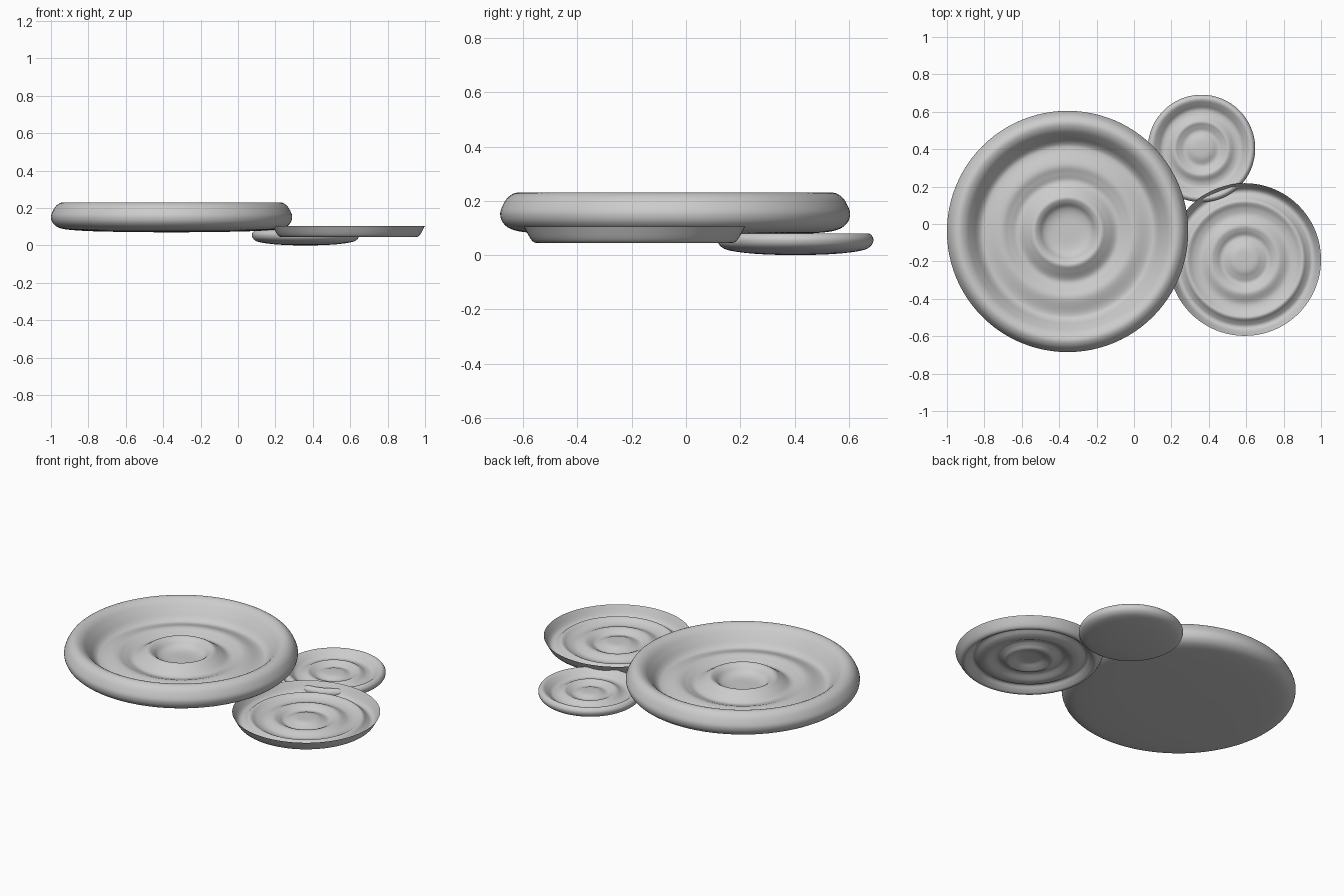
import bpy, bmesh, math
from mathutils import Vector

if "Cube" in bpy.data.objects:
    bpy.data.objects.remove(bpy.data.objects["Cube"])


def smooth_profile(pts, steps=5):
    """Catmull-Rom curve through (radius, height) points."""
    p = [Vector(q) for q in pts]
    # mirror the neighbour across the axis so poles stay flat
    first = Vector((-p[1].x, p[1].y)) if p[0].x == 0 else 2 * p[0] - p[1]
    last = Vector((-p[-2].x, p[-2].y)) if p[-1].x == 0 else 2 * p[-1] - p[-2]
    p = [first] + p + [last]
    out = []
    for i in range(1, len(p) - 2):
        a, b, c, d = p[i - 1:i + 3]
        for s in range(steps):
            t = s / steps
            out.append(0.5 * (2 * b + (c - a) * t + (2 * a - 5 * b + 4 * c - d) * t * t
                              + (3 * b - a - 3 * c + d) * t ** 3))
    return out + [p[-2]]


def lathe(name, centre, pts, segments=96):
    """Revolve a profile, listed from the top centre outwards."""
    bm = bmesh.new()
    rings = []
    for r, z in smooth_profile(pts):
        if r < 1e-4:
            rings.append([bm.verts.new((0, 0, z))])
        else:
            rings.append([bm.verts.new((r * math.cos(2 * math.pi * k / segments),
                                        r * math.sin(2 * math.pi * k / segments), z))
                          for k in range(segments)])
    for a, b in zip(rings, rings[1:]):
        for k in range(segments):
            n = (k + 1) % segments
            if len(a) == 1:
                bm.faces.new((a[0], b[k], b[n]))
            elif len(b) == 1:
                bm.faces.new((a[k], b[0], a[n]))
            else:
                bm.faces.new((a[k], b[k], b[n], a[n]))
    for f in bm.faces:
        f.smooth = True
    mesh = bpy.data.meshes.new(name)
    bm.to_mesh(mesh)
    bm.free()
    ob = bpy.data.objects.new(name, mesh)
    ob.location = (*centre, 0)
    bpy.context.collection.objects.link(ob)
    return ob


# Large closed disc with rolled rim and central bowl
lathe("large_disc", (-0.355, -0.04), [
    (0, 0.118), (0.08, 0.119), (0.125, 0.132), (0.155, 0.16), (0.182, 0.172),
    (0.215, 0.153), (0.265, 0.123), (0.31, 0.134), (0.36, 0.147), (0.44, 0.125),
    (0.475, 0.135), (0.51, 0.178), (0.545, 0.216), (0.582, 0.23), (0.615, 0.214),
    (0.637, 0.18), (0.645, 0.15), (0.634, 0.118), (0.60, 0.094), (0.53, 0.082),
    (0.36, 0.074), (0, 0.07)])

# Medium open dish, a single sheet with a flared rim
lathe("medium_dish", (0.592, -0.19), [
    (0, 0.075), (0.06, 0.073), (0.095, 0.06), (0.125, 0.052), (0.155, 0.067),
    (0.185, 0.074), (0.235, 0.054), (0.275, 0.06), (0.31, 0.077), (0.335, 0.058),
    (0.358, 0.045), (0.38, 0.056), (0.408, 0.105)])

# Small closed disc with soft rim and central dome
lathe("small_disc", (0.361, 0.404), [
    (0, 0.061), (0.05, 0.058), (0.09, 0.045), (0.12, 0.055), (0.145, 0.064),
    (0.18, 0.046), (0.21, 0.044), (0.235, 0.062), (0.258, 0.078), (0.275, 0.077),
    (0.287, 0.058), (0.277, 0.033), (0.24, 0.016), (0.14, 0.004), (0, 0)])
